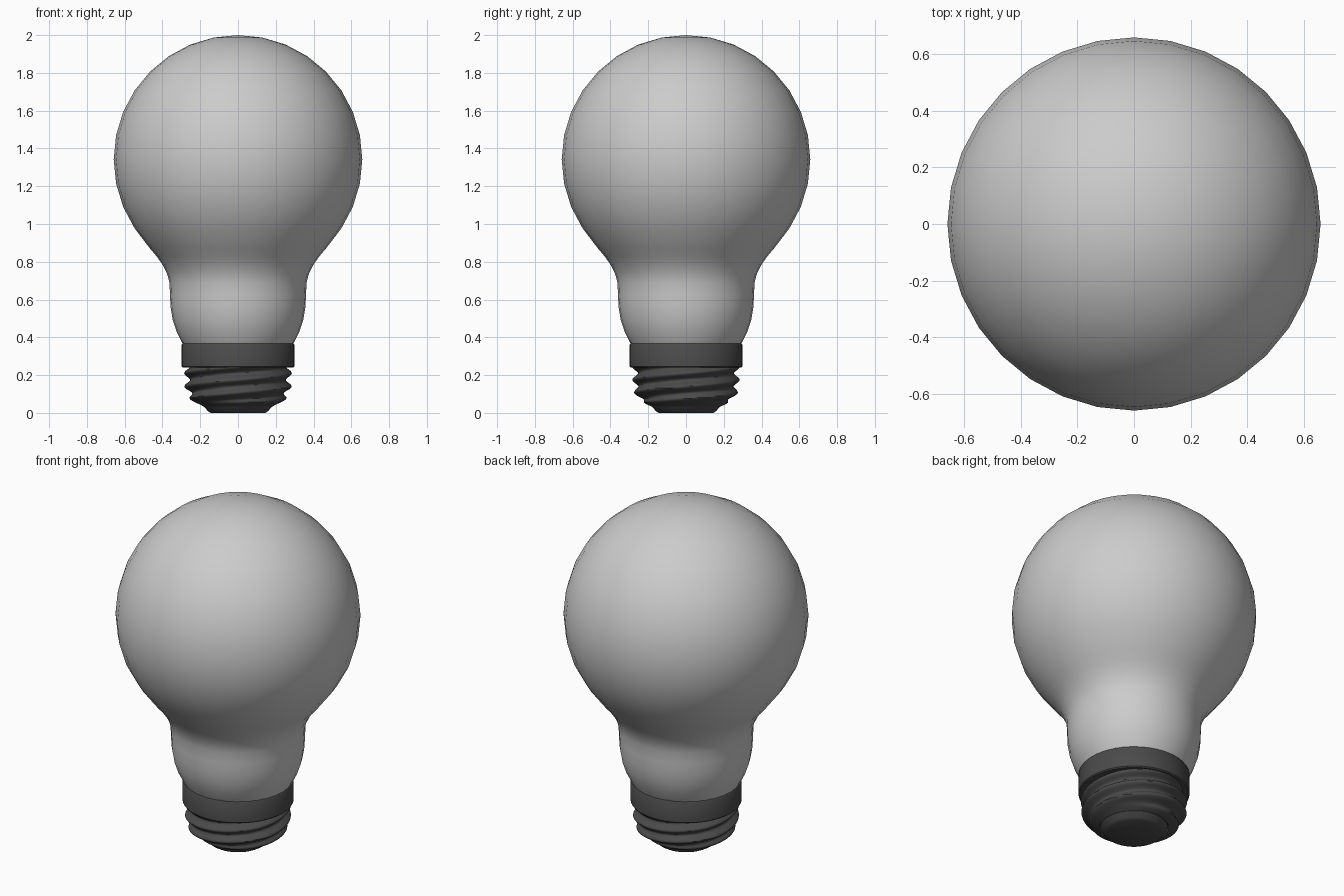
import bpy, math

if "Cube" in bpy.data.objects:
    bpy.data.objects.remove(bpy.data.objects["Cube"])


def material(name, grey):
    m = bpy.data.materials.new(name)
    m.diffuse_color = (grey, grey, grey, 1)
    m.use_nodes = True
    m.node_tree.nodes["Principled BSDF"].inputs["Base Color"].default_value = m.diffuse_color
    return m


def revolve(name, profile, n, radius=None, mat=None, angle=40):
    """Lathe (r, z) points round z; r = 0 makes a pole. radius(r, z, a) can modulate r."""
    verts, rings, faces = [], [], []
    for r, z in profile:
        if r == 0:
            rings.append([len(verts)] * n)
            verts.append((0, 0, z))
        else:
            rings.append(list(range(len(verts), len(verts) + n)))
            for i in range(n):
                a = 2 * math.pi * i / n
                q = radius(r, z, a) if radius else r
                verts.append((q * math.cos(a), q * math.sin(a), z))
    for lo, hi in zip(rings, rings[1:]):
        for i in range(n):
            j = (i + 1) % n
            f = list(dict.fromkeys((lo[i], lo[j], hi[j], hi[i])))
            faces.append(f)
    me = bpy.data.meshes.new(name)
    me.from_pydata(verts, [], faces)
    ob = bpy.data.objects.new(name, me)
    bpy.context.collection.objects.link(ob)
    if mat:
        me.materials.append(mat)
    bpy.ops.object.select_all(action='DESELECT')
    bpy.context.view_layer.objects.active = ob
    ob.select_set(True)
    bpy.ops.object.shade_smooth_by_angle(angle=math.radians(angle))
    return ob


dark = material("dark_metal", 0.07)

# Glass envelope: neck curve, then a round globe
neck = [(.28, .345), (.295, .37), (.325, .43), (.345, .49), (.357, .56), (.36, .625), (.363, .69),
        (.375, .735), (.398, .782), (.43, .828), (.468, .873)]
globe = [(.658 * math.cos(t), 1.342 + .658 * math.sin(t))
         for t in (math.radians(11.25 * k) for k in range(-3, 8))]
glass = revolve("glass_bulb", neck + globe + [(0, 2.0)], 32, angle=60)

# Collar ring between the glass and the screw
revolve("collar", [(0, .24), (.292, .24), (.298, .246), (.298, .362), (.292, .37), (0, .37)],
        48, mat=dark)

# Screw base: tapered body with a two-start helical thread
PITCH = .14


def envelope(z):
    pts = [(.035, .185), (.055, .225), (.085, .25), (.13, .268), (.26, .27)]
    for (z0, r0), (z1, r1) in zip(pts, pts[1:]):
        if z <= z1:
            return r0 + (r1 - r0) * (z - z0) / (z1 - z0)
    return pts[-1][1]


def thread(r, z, a):
    wave = math.cos(2 * (a - 2 * math.pi * z / PITCH))
    return r + .016 * wave * min(1, (z - .035) / .04)


steps = 36
body = [(envelope(z), z) for z in (.035 + .215 * k / steps for k in range(steps + 1))]
revolve("screw_thread", body, 64, radius=thread, mat=dark)

# Contact tip closing the bottom
revolve("contact_tip", [(0, 0), (.145, 0), (.158, .008), (.182, .035), (.182, .05), (0, .05)],
        48, mat=dark)
